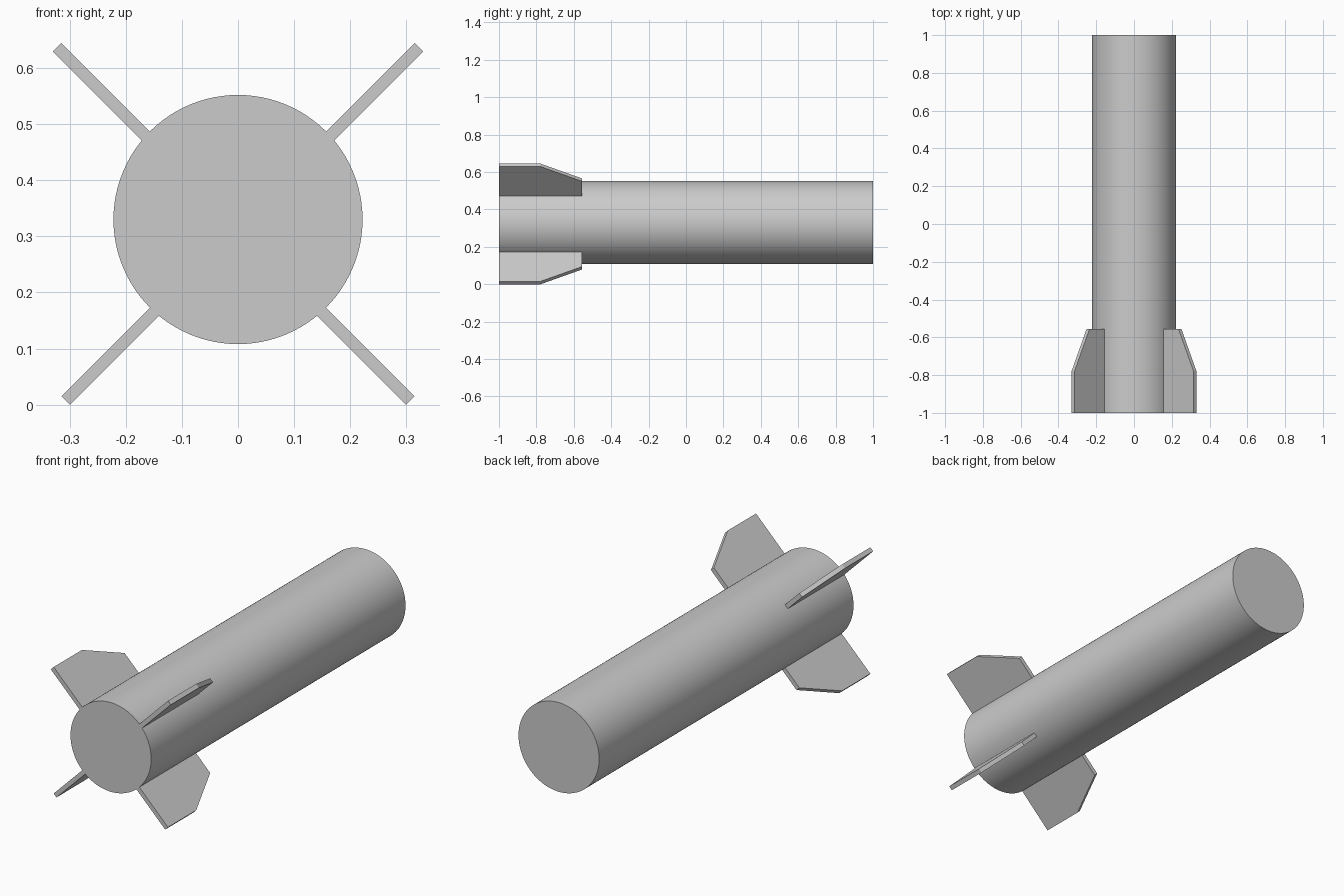
import bpy, bmesh, math
from mathutils import Vector

cube = bpy.data.objects.get("Cube")
if cube:
    bpy.data.objects.remove(cube, do_unlink=True)

RADIUS = 0.222
AXIS = Vector((0, 0, 0.33))
THICKNESS = 0.022

grey = bpy.data.materials.new("light_grey")
grey.use_nodes = True
grey.diffuse_color = (0.6, 0.6, 0.6, 1)
grey.node_tree.nodes["Principled BSDF"].inputs["Base Color"].default_value = grey.diffuse_color

# Long cylindrical body lying along y
bpy.ops.mesh.primitive_cylinder_add(vertices=96, radius=RADIUS, depth=2,
                                    location=AXIS, rotation=(math.pi / 2, 0, 0))
body = bpy.context.object
body.name = "body_tube"
body.data.materials.append(grey)
bpy.ops.object.shade_smooth_by_angle(angle=math.radians(30))

# Fin outline as (distance from axis, y)
OUTLINE = [(0.217, -1), (0.445, -1), (0.445, -0.778), (0.333, -0.555), (0.217, -0.555)]


def add_fin(name, side, up):
    """Plate standing on a diagonal, thickened towards the underside."""
    outward = Vector((side, 0, up)).normalized()
    across = Vector((side * up, 0, -1)).normalized() * THICKNESS
    bm = bmesh.new()
    profile = [bm.verts.new(AXIS + outward * r + Vector((0, y, 0))) for r, y in OUTLINE]
    face = bm.faces.new(profile)
    extruded = bmesh.ops.extrude_face_region(bm, geom=[face])["geom"]
    moved = [v for v in extruded if isinstance(v, bmesh.types.BMVert)]
    bmesh.ops.translate(bm, verts=moved, vec=across)
    bmesh.ops.recalc_face_normals(bm, faces=bm.faces)
    mesh = bpy.data.meshes.new(name)
    bm.to_mesh(mesh)
    bm.free()
    mesh.materials.append(grey)
    bpy.context.collection.objects.link(bpy.data.objects.new(name, mesh))


# Four fins around the front end
for side, side_name in ((1, "left"), (-1, "right")):
    for up, up_name in ((1, "upper"), (-1, "lower")):
        add_fin(f"{up_name}_{side_name}_fin", side, up)
